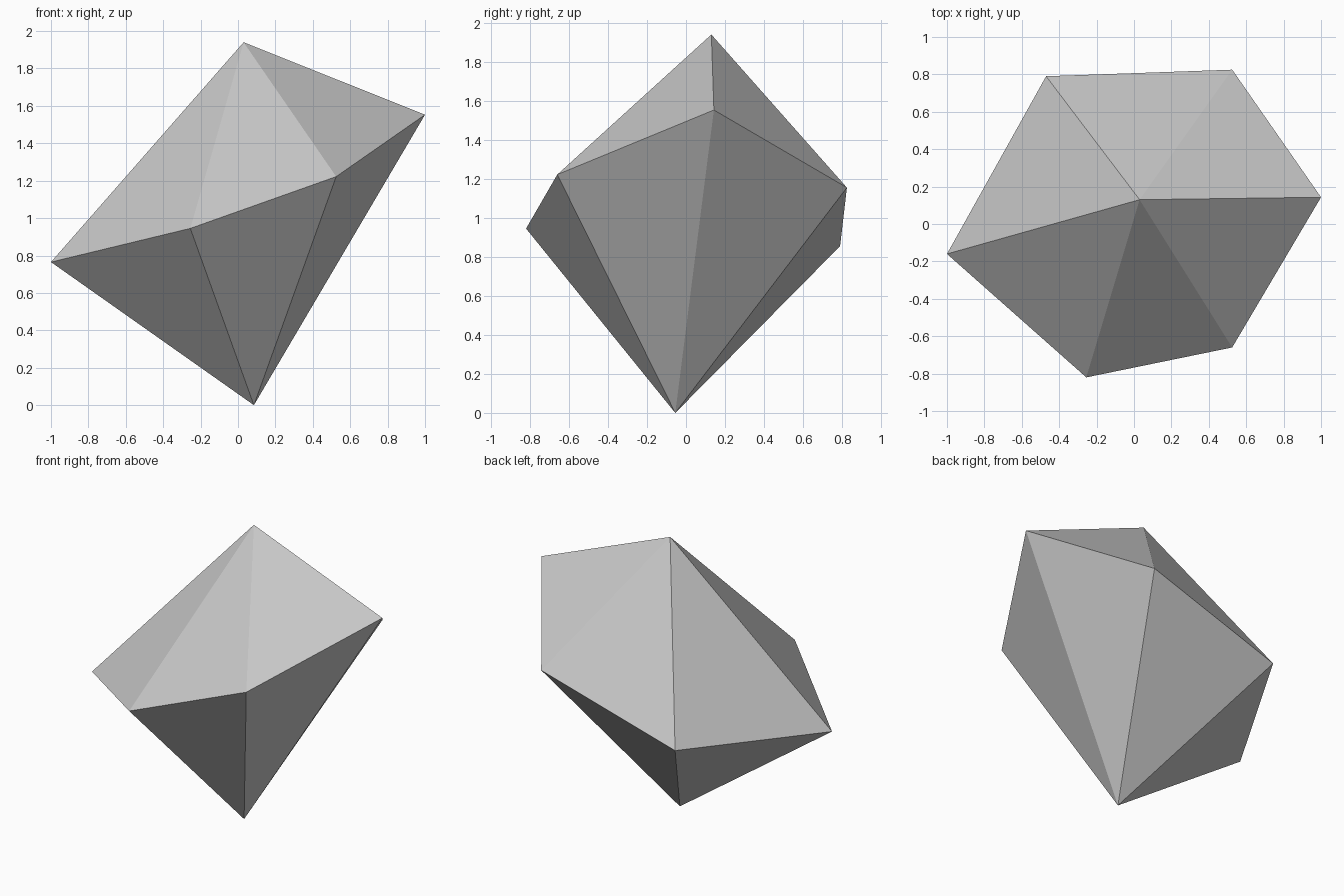
import bpy
import bmesh

# Remove the default object
cube = bpy.data.objects.get("Cube")
if cube:
    bpy.data.objects.remove(cube, do_unlink=True)

# Single stone grey
grey = bpy.data.materials.new("stone_grey")
grey.use_nodes = True
colour = (0.57, 0.57, 0.57, 1)
grey.diffuse_color = colour
grey.node_tree.nodes["Principled BSDF"].inputs["Base Color"].default_value = colour

# Irregular six-sided girdle, with a point above and a point below
top_point = (0.03, 0.13, 1.94)
bottom_point = (0.085, -0.055, 0)
girdle = [
    (-1, -0.16, 0.765),
    (-0.255, -0.82, 0.945),
    (0.525, -0.66, 1.222),
    (1, 0.143, 1.553),
    (0.525, 0.825, 1.155),
    (-0.47, 0.79, 0.855),
]

# Fan flat facets from the girdle to both points
bm = bmesh.new()
top = bm.verts.new(top_point)
bottom = bm.verts.new(bottom_point)
ring = [bm.verts.new(p) for p in girdle]
for i, a in enumerate(ring):
    b = ring[(i + 1) % len(ring)]
    bm.faces.new((a, b, top))
    bm.faces.new((b, a, bottom))
bmesh.ops.recalc_face_normals(bm, faces=bm.faces)

mesh = bpy.data.meshes.new("faceted_rock")
bm.to_mesh(mesh)
bm.free()
mesh.materials.append(grey)
rock = bpy.data.objects.new("faceted_rock", mesh)
bpy.context.collection.objects.link(rock)
